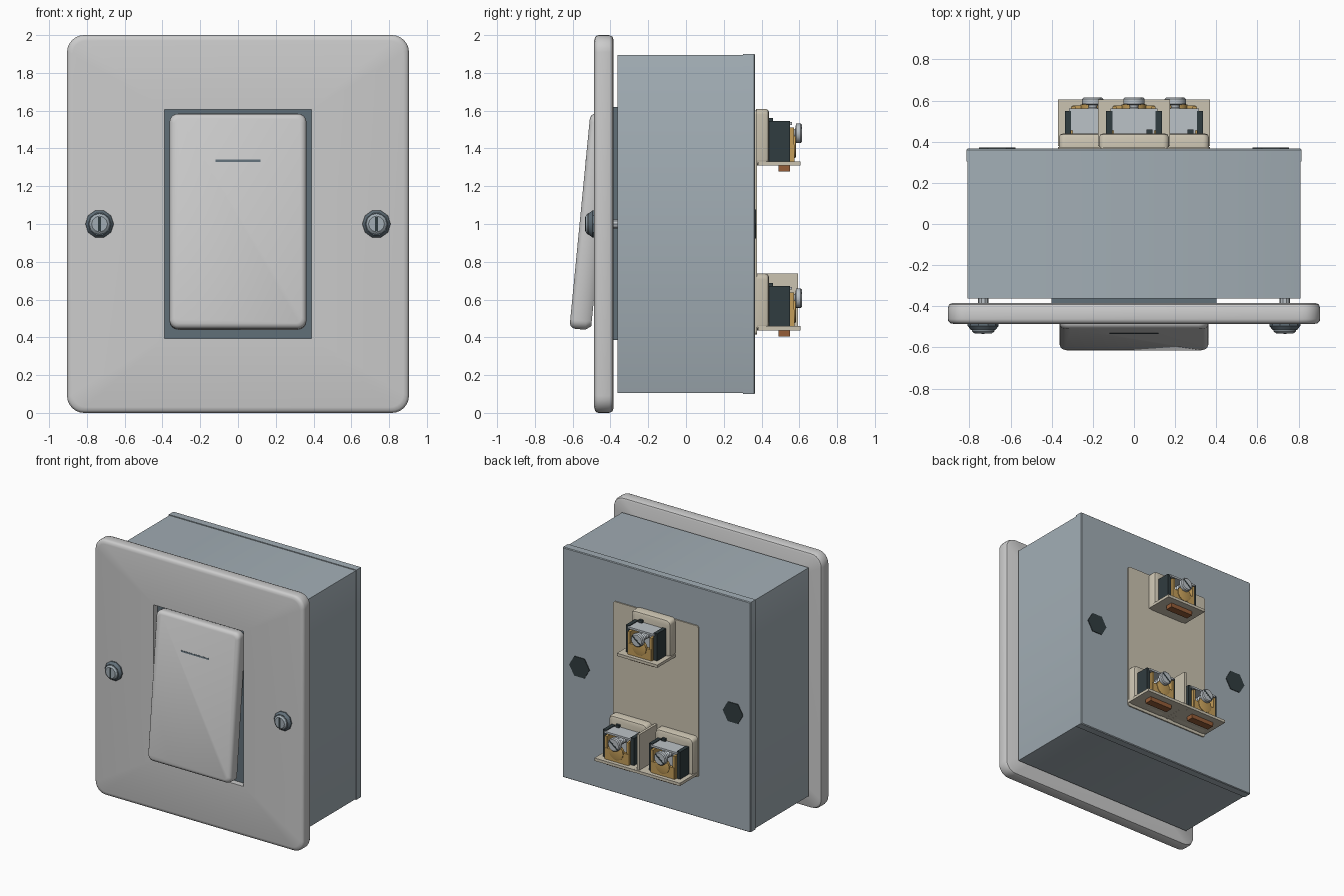
import bpy, bmesh, math
from mathutils import Vector

if "Cube" in bpy.data.objects:
    bpy.data.objects.remove(bpy.data.objects["Cube"])


def material(name, r, g, b):
    m = bpy.data.materials.new(name)
    m.diffuse_color = (r, g, b, 1)
    m.use_nodes = True
    m.node_tree.nodes["Principled BSDF"].inputs["Base Color"].default_value = m.diffuse_color
    return m


WHITE = material("white_plastic", 0.76, 0.76, 0.73)
SLATE = material("slate_metal", 0.36, 0.42, 0.46)
SHADE = material("shaded_slate", 0.12, 0.16, 0.19)
DARK = material("dark_plastic", 0.03, 0.045, 0.05)
BEIGE = material("beige_plastic", 0.60, 0.55, 0.44)
BRASS = material("brass", 0.55, 0.34, 0.10)
COPPER = material("copper", 0.30, 0.11, 0.04)
STEEL = material("steel", 0.50, 0.54, 0.57)


def finish(bm, name, mat, angle=None, loc=(0, 0, 0)):
    bmesh.ops.recalc_face_normals(bm, faces=bm.faces[:])
    me = bpy.data.meshes.new(name)
    bm.to_mesh(me)
    bm.free()
    ob = bpy.data.objects.new(name, me)
    bpy.context.collection.objects.link(ob)
    ob.location = loc
    me.materials.append(mat)
    if angle:
        bpy.ops.object.select_all(action='DESELECT')
        ob.select_set(True)
        bpy.context.view_layer.objects.active = ob
        bpy.ops.object.shade_smooth_by_angle(angle=math.radians(angle))
    return ob


def loft(name, rings, mat, loc=(0, 0, 0), closed=False, angle=40, seg=6):
    """Skin rounded rectangles (half width, half height, radius, y)."""
    bm = bmesh.new()
    loops = []
    for w, h, r, y in rings:
        loop = []
        for k, (sx, sz) in enumerate([(1, 1), (-1, 1), (-1, -1), (1, -1)]):
            for i in range(seg + 1):
                a = math.pi / 2 * (k + i / seg)
                loop.append(bm.verts.new((sx * (w - r) + r * math.cos(a), y,
                                          sz * (h - r) + r * math.sin(a))))
        loops.append(loop)
    pairs = list(zip(loops, loops[1:]))
    if closed:
        pairs.append((loops[-1], loops[0]))
    else:
        bm.faces.new(loops[0])
        bm.faces.new(loops[-1])
    for a, b in pairs:
        for i in range(len(a)):
            j = (i + 1) % len(a)
            bm.faces.new((a[i], a[j], b[j], b[i]))
    return finish(bm, name, mat, angle, loc)


def box(name, x0, x1, y0, y1, z0, z1, mat):
    bm = bmesh.new()
    bmesh.ops.create_cube(bm, size=1)
    for v in bm.verts:
        v.co = Vector(((x0, x1)[v.co.x > 0], (y0, y1)[v.co.y > 0], (z0, z1)[v.co.z > 0]))
    return finish(bm, name, mat)


def lathe(name, x, z, profile, mat, sides=16):
    """Turn (radius, y) points round an axis along y."""
    bm = bmesh.new()
    loops = [[bm.verts.new((r * math.cos(2 * math.pi * i / sides), y,
                            r * math.sin(2 * math.pi * i / sides)))
              for i in range(sides)] for r, y in profile]
    bm.faces.new(loops[0])
    bm.faces.new(loops[-1])
    for a, b in zip(loops, loops[1:]):
        for i in range(sides):
            j = (i + 1) % sides
            bm.faces.new((a[i], a[j], b[j], b[i]))
    return finish(bm, name, mat, 35, (x, 0, z))


# Front plate with window
loft("face_plate", [
    (0.39, 0.607, 0.004, -0.385), (0.885, 0.98, 0.08, -0.385), (0.898, 0.993, 0.085, -0.391),
    (0.905, 1.0, 0.09, -0.408), (0.905, 1.0, 0.09, -0.462), (0.902, 0.997, 0.087, -0.473),
    (0.893, 0.988, 0.08, -0.482), (0.875, 0.97, 0.07, -0.486),
    (0.39, 0.607, 0.004, -0.486)], WHITE, (0, 0, 1), closed=True)

# Dark recess behind the window
box("window_recess", -0.40, 0.40, -0.44, -0.36, 0.385, 1.62, SHADE)

# Tilted rocker with its indicator line
T = 0.057
rocker = loft("rocker", [
    (0.34, 0.55, 0.03, T), (0.362, 0.572, 0.045, T - 0.03), (0.362, 0.572, 0.045, -T + 0.03),
    (0.359, 0.569, 0.043, -T + 0.017), (0.351, 0.561, 0.038, -T + 0.006),
    (0.336, 0.546, 0.03, -T)], WHITE, (0, -0.505, 1.012))
line = box("indicator_line", -0.12, 0.12, -T - 0.002, -T + 0.02, 0.313, 0.325, SHADE)
line.location = rocker.location
for ob in (rocker, line):
    ob.rotation_euler.x = -0.097

# Open metal wall box with a back rim
loft("wall_box", [
    (0.785, 0.87, 0.003, 0.34), (0.785, 0.87, 0.003, -0.363), (0.809, 0.895, 0.003, -0.363),
    (0.809, 0.895, 0.003, 0.303), (0.815, 0.901, 0.005, 0.303), (0.815, 0.901, 0.005, 0.36),
    (0.81, 0.896, 0.005, 0.366)], SLATE, (0, 0, 1), angle=30, seg=2)

# Plate screws and knockouts in the back of the box
for s, side in ((-1, "left"), (1, "right")):
    x = 0.733 * s
    lathe(side + "_screw_cup", x, 1, [(0.075, -0.48), (0.075, -0.495), (0.06, -0.515),
                                      (0.05, -0.515)], SHADE, 10)
    lathe(side + "_screw_head", x, 1, [(0.055, -0.50), (0.055, -0.522), (0.042, -0.532)],
          SLATE, 12)
    box(side + "_screw_slot", x - 0.007, x + 0.007, -0.5335, -0.52, 0.962, 1.038, DARK)
    lathe(side + "_screw_shaft", x, 1, [(0.025, -0.48), (0.025, -0.1)], STEEL, 10)
    lathe(side + "_knockout", 0.665 * s, 1, [(0.088, 0.35), (0.088, 0.371)], DARK, 6)

# Switch body and its rear panel
box("switch_body", -0.36, 0.36, -0.37, 0.35, 0.43, 1.58, BEIGE)
loft("rear_panel", [(0.37, 0.593, 0.02, 0.34), (0.37, 0.593, 0.02, 0.375)],
     BEIGE, (0, 0, 1.007))


def terminal(name, x, z):
    """Terminal on the rear panel; z is the underside of its shelf."""
    bx = 0.17 if x == 0 else 0.165
    loft(name + "_base", [(bx, 0.15, 0.03, 0.37), (bx, 0.15, 0.03, 0.42),
                          (bx - 0.006, 0.144, 0.03, 0.434), (bx - 0.02, 0.13, 0.025, 0.44)],
         BEIGE, (x, 0, z + 0.15))
    box(name + "_shelf", x - bx - 0.005, x + bx + 0.005, 0.38, 0.605, z, z + 0.022, BEIGE)
    for s, side in ((-1, "a"), (1, "b")):
        edge = sorted((x + 0.105 * s, x + 0.135 * s))
        box(name + "_cheek_" + side, *edge, 0.435, 0.55, z + 0.02, z + 0.235, DARK)
        strip = sorted((x + 0.085 * s, x + 0.105 * s))
        box(name + "_clamp_" + side, *strip, 0.435, 0.572, z + 0.02, z + 0.20, BRASS)
    box(name + "_back_clip", x - 0.1, x + 0.1, 0.435, 0.46, z + 0.02, z + 0.23, STEEL)
    box(name + "_cap", x - 0.115, x + 0.115, 0.455, 0.562, z + 0.215, z + 0.23, STEEL)
    box(name + "_clamp_face", x - 0.1, x + 0.1, 0.55, 0.575, z + 0.02, z + 0.11, BRASS)
    box(name + "_contact", x - 0.1, x + 0.1, 0.49, 0.55, z - 0.033, z + 0.03, COPPER)
    box(name + "_peg", x + 0.06, x + 0.09, 0.43, 0.46, z + 0.22, z + 0.25, DARK)
    # Threaded terminal screw
    zs = z + 0.17
    thread = [(0.02 if i % 2 else 0.028, 0.485 + 0.009 * i) for i in range(10)]
    lathe(name + "_screw", x, zs, thread + [(0.022, 0.578), (0.052, 0.583), (0.052, 0.607),
                                            (0.045, 0.614)], STEEL)
    slot = box(name + "_slot", -0.006, 0.006, 0.60, 0.615, -0.046, 0.046, DARK)
    slot.location = (x, 0, zs)
    slot.rotation_euler.y = 0.9
    lathe(name + "_washer", x, z + 0.10, [(0.06, 0.56), (0.06, 0.58), (0.05, 0.583)], BRASS)


terminal("upper_terminal", 0, 1.31)
terminal("lower_left_terminal", -0.2, 0.437)
terminal("lower_right_terminal", 0.2, 0.437)
box("terminal_divider", -0.01, 0.01, 0.37, 0.592, 0.437, 0.737, BEIGE)
box("shelf_bridge", -0.06, 0.06, 0.38, 0.605, 0.4375, 0.4585, BEIGE)
